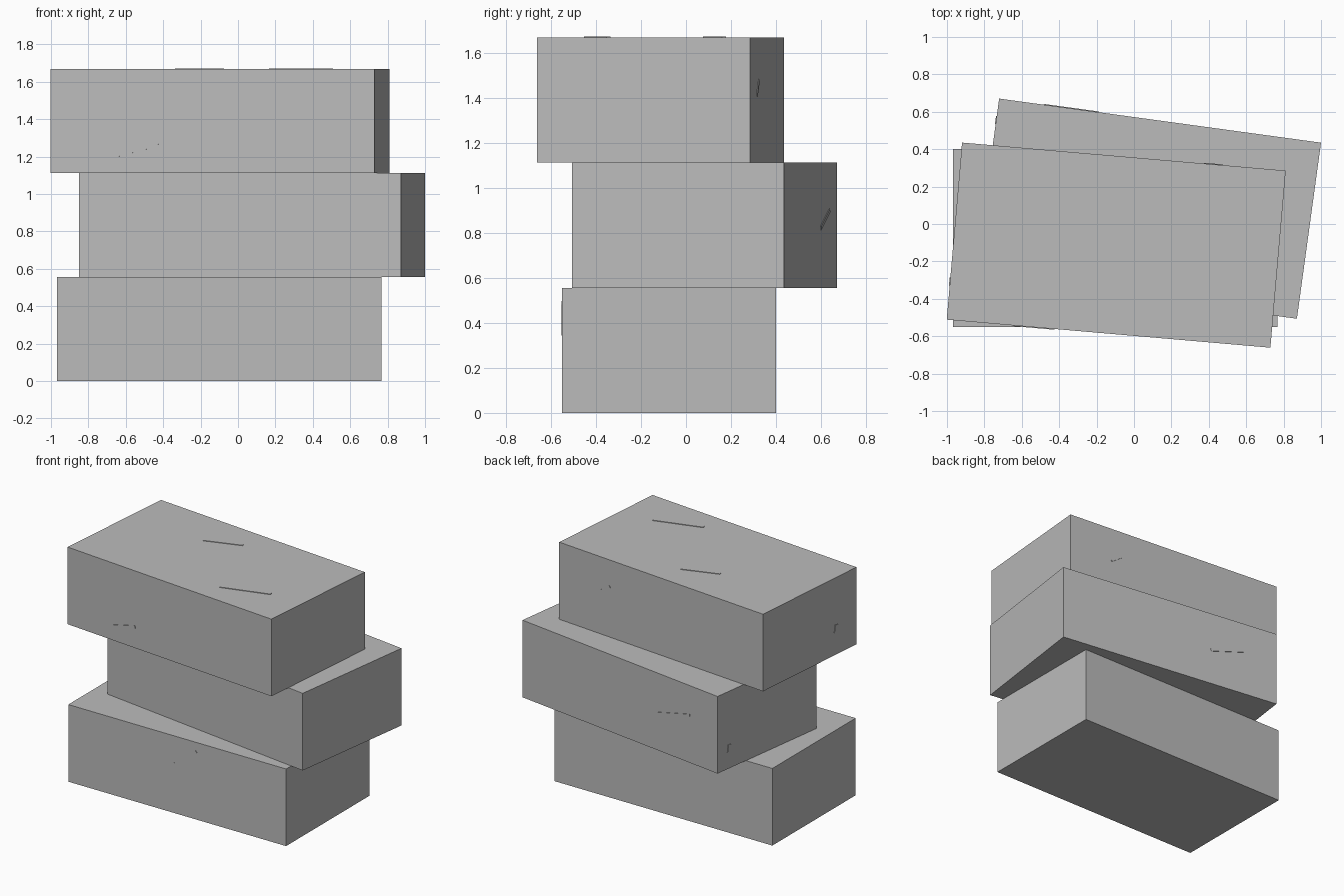
import bpy
import bmesh
from math import radians
from mathutils import Matrix

cube = bpy.data.objects.get("Cube")
if cube:
    bpy.data.objects.remove(cube, do_unlink=True)

# Single stone colour
GREY = (0.5, 0.5, 0.5, 1.0)
stone = bpy.data.materials.new("stone_grey")
stone.use_nodes = True
stone.diffuse_color = GREY
for node in stone.node_tree.nodes:
    if node.type == 'BSDF_PRINCIPLED':
        node.inputs["Base Color"].default_value = GREY

LENGTH, DEPTH, HEIGHT = 1.737, 0.95, 0.556
PLATE = 0.008


def box(name, size, matrix):
    bm = bmesh.new()
    bmesh.ops.create_cube(bm, size=1.0, matrix=Matrix.Diagonal((*size, 1.0)))
    mesh = bpy.data.meshes.new(name)
    bm.to_mesh(mesh)
    bm.free()
    mesh.materials.append(stone)
    obj = bpy.data.objects.new(name, mesh)
    bpy.context.collection.objects.link(obj)
    obj.matrix_world = matrix
    return obj


# Turn about z and distance from the block centre for each upright face
SIDES = {"front": (0, DEPTH / 2), "back": (180, DEPTH / 2), "end": (-90, LENGTH / 2)}


def scratch(name, block, face, across, up, length, angle, width=0.018):
    """Thin chisel mark lying on one face of a block."""
    tilt = radians(angle)
    if face == "top":
        local = Matrix.Translation((across, up, HEIGHT / 2)) @ Matrix.Rotation(tilt, 4, 'Z')
        size = (length, width, PLATE)
    else:
        turn, distance = SIDES[face]
        local = (Matrix.Rotation(radians(turn), 4, 'Z')
                 @ Matrix.Translation((across, -distance, up))
                 @ Matrix.Rotation(-tilt, 4, 'Y'))
        size = (length, PLATE, width)
    box(name, size, block @ local)


# Three stacked blocks, each shifted and turned
blocks = {}
stack = [("bottom", -0.10, -0.075, 0), ("middle", 0.075, 0.082, -7.8), ("top", -0.095, -0.113, -4.95)]
for level, (name, x, y, turn) in enumerate(stack):
    matrix = Matrix.Translation((x, y, HEIGHT * (level + 0.5))) @ Matrix.Rotation(radians(turn), 4, 'Z')
    blocks[name] = matrix
    box(name + "_block", (LENGTH, DEPTH, HEIGHT), matrix)

# Chisel marks
scratch("bottom_front_scratch", blocks["bottom"], "front", 0.065, 0.142, 0.225, 38)
scratch("top_front_scratch", blocks["top"], "front", -0.40, -0.153, 0.225, 14.5)
scratch("top_rear_scratch", blocks["top"], "top", -0.13, 0.229, 0.27, 23.5)
scratch("top_near_scratch", blocks["top"], "top", 0.455, -0.244, 0.35, 21.6)
scratch("middle_back_scratch", blocks["middle"], "back", 0.478, 0.026, 0.30, 15)
scratch("top_back_scratch", blocks["top"], "back", -0.48, 0.055, 0.11, 34)
scratch("top_end_chip", blocks["top"], "end", 0.27, -0.09, 0.055, 80, 0.035)
scratch("middle_end_chip", blocks["middle"], "end", -0.36, -0.134, 0.055, 80, 0.035)
